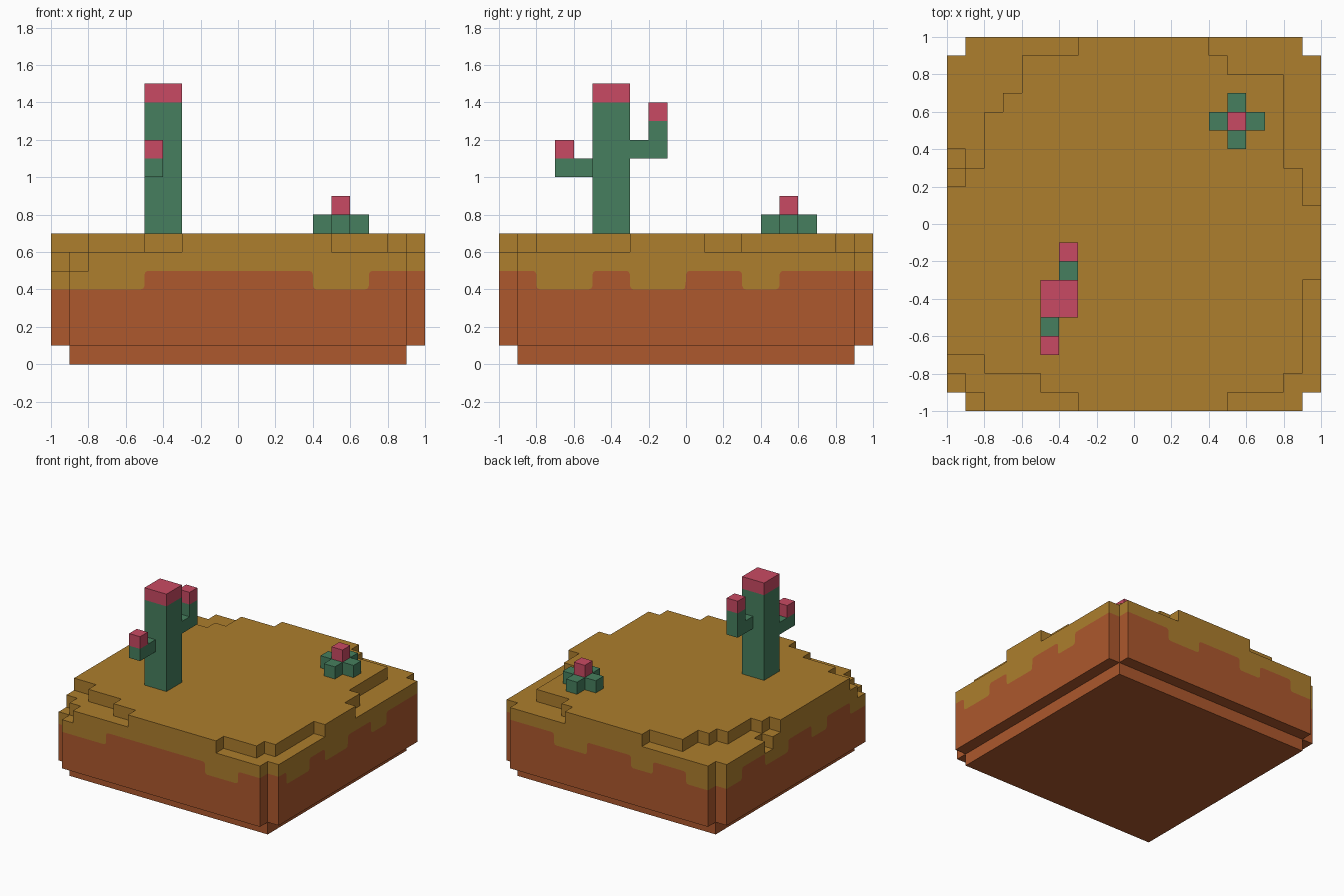
import bpy, bmesh

if "Cube" in bpy.data.objects:
    bpy.data.objects.remove(bpy.data.objects["Cube"])

U = 0.1   # block size
N = 20    # blocks per side


def material(name, rgb):
    m = bpy.data.materials.new(name)
    lin = [(c / 255 / 12.92) if c < 11 else ((c / 255 + 0.055) / 1.055) ** 2.4 for c in rgb]
    m.diffuse_color = (*lin, 1)
    m.use_nodes = True
    m.node_tree.nodes["Principled BSDF"].inputs["Base Color"].default_value = m.diffuse_color
    return m


SAND = material("sand", (173, 126, 45))
DIRT = material("red dirt", (173, 88, 45))
GREEN = material("cactus green", (70, 127, 94))
PINK = material("flower pink", (201, 74, 99))


def finish(name, bm, mats):
    bmesh.ops.remove_doubles(bm, verts=bm.verts, dist=1e-5)
    me = bpy.data.meshes.new(name)
    bm.to_mesh(me)
    bm.free()
    for m in mats:
        me.materials.append(m)
    bpy.context.collection.objects.link(bpy.data.objects.new(name, me))


def face(bm, pts, normal, mat):
    """Add a flat polygon, wound so that it faces along normal."""
    f = bm.faces.new([bm.verts.new(p) for p in pts])
    f.normal_update()
    if sum(a * b for a, b in zip(f.normal, normal)) < 0:
        f.normal_flip()
    f.material_index = mat


# Terrain: first and last block of the top layer in each row, front to back
rows = ([(7, 14), (5, 17), (2, 18)] + [(0, 18)] * 4 + [(0, 19)] * 4 + [(0, 18), (1, 18)]
        + [(2, 17)] * 3 + [(3, 17), (4, 17), (4, 14), (7, 13)])
height = {}
for j, (a, b) in enumerate(rows):
    for i in range(N):
        height[i, j] = 0.7 if a <= i <= b else 0.6
for c in ((0, 1), (1, 0), (0, 13)):
    height[c] = 0.5
for c in ((0, 0), (0, 19), (19, 0), (19, 19)):
    del height[c]

# Columns per side where the sand hangs one block lower
hang = {
    (0, -1): {0, 1, 2, 3, 4, 14, 15, 16},
    (1, 0): {2, 3, 4, 7, 8, 9, 13, 14},
    (0, 1): {0, 1, 2, 6, 7, 12, 13, 14},
    (-1, 0): {0, 1, 2, 6, 7, 11, 12, 13, 17, 18, 19},
}


def sand_edge(side, k):
    """Sand lower edge across column k, with rounded step corners."""
    level = lambda n: 0.4 if min(max(n, 0), N - 1) in hang[side] else 0.5
    z = level(k)
    fillet = ((0, 0.5), (0, 0.2), (0.006, 0.06), (0.02, 0))
    dl, dr = level(k - 1) - z, level(k + 1) - z
    left = [(u, z + dl * t) for u, t in fillet] if dl else [(0, z)]
    right = [(U - u, z + dr * t) for u, t in reversed(fillet)] if dr else [(U, z)]
    return left + right


bm = bmesh.new()
for (i, j), h in height.items():
    x, y = -1 + i * U, -1 + j * U
    square = [(x, y), (x + U, y), (x + U, y + U), (x, y + U)]
    face(bm, [(*p, h) for p in square], (0, 0, 1), 0)
    if i in (0, N - 1) or j in (0, N - 1):      # overhanging rim underside
        face(bm, [(*p, 0.1) for p in square], (0, 0, -1), 1)
    for dx, dy in hang:
        def place(u, z):
            if dx:
                return (x + (U if dx > 0 else 0), y + u, z)
            return (x + u, y + (U if dy > 0 else 0), z)
        n = (dx, dy, 0)
        other = height.get((i + dx, j + dy))
        if other is None:                        # outer wall, sand over dirt
            edge = sand_edge((dx, dy), j if dx else i)
            face(bm, [place(*p) for p in [(0, 0.1)] + edge + [(U, 0.1)]], n, 1)
            if h > max(z for _, z in edge) + 1e-4 or h > min(z for _, z in edge) + 1e-4:
                face(bm, [place(*p) for p in [(0, h)] + edge + [(U, h)]], n, 0)
        elif other < h:                          # step between sand levels
            face(bm, [place(*p) for p in ((0, other), (U, other), (U, h), (0, h))], n, 0)
finish("desert_ground", bm, [SAND, DIRT])

# Inset foot below the ground block, open on top
bm = bmesh.new()
bmesh.ops.create_cube(bm, size=1)
for v in bm.verts:
    v.co = (v.co.x * 1.8, v.co.y * 1.8, (v.co.z + 0.5) * 0.1)
bm.faces.ensure_lookup_table()
bmesh.ops.delete(bm, geom=[f for f in bm.faces if f.normal.z > 0.5], context='FACES_ONLY')
finish("dirt_foot", bm, [DIRT])


def block_plant(name, boxes):
    """Join boxes (min block, max block, colour) keeping only exposed faces."""
    cells = {}
    for lo, hi, mat in boxes:
        for i in range(lo[0], hi[0]):
            for j in range(lo[1], hi[1]):
                for k in range(lo[2], hi[2]):
                    cells[i, j, k] = mat
    bm = bmesh.new()
    for c, mat in cells.items():
        for ax in range(3):
            for s in (-1, 1):
                n = [0, 0, 0]
                n[ax] = s
                if tuple(a + b for a, b in zip(c, n)) in cells or (ax == 2 and s < 0 and c[2] == 7):
                    continue
                pts = []
                for a, b in ((0, 0), (1, 0), (1, 1), (0, 1)):
                    p = list(c)
                    p[ax] += s > 0
                    p[(ax + 1) % 3] += a
                    p[(ax + 2) % 3] += b
                    pts.append([v * U for v in p])
                face(bm, pts, n, mat)
    finish(name, bm, [GREEN, PINK])


# Tall cactus: trunk and cap, front arm, back arm
block_plant("tall_cactus", [
    ((-5, -5, 7), (-3, -3, 14), 0), ((-5, -5, 14), (-3, -3, 15), 1),
    ((-5, -7, 10), (-4, -5, 11), 0), ((-5, -7, 11), (-4, -6, 12), 1),
    ((-4, -3, 11), (-3, -1, 12), 0), ((-4, -2, 12), (-3, -1, 13), 0),
    ((-4, -2, 13), (-3, -1, 14), 1),
])

# Small cross-shaped cactus with one flower
block_plant("small_cactus", [
    ((4, 5, 7), (7, 6, 8), 0), ((5, 4, 7), (6, 7, 8), 0), ((5, 5, 8), (6, 6, 9), 1),
])
